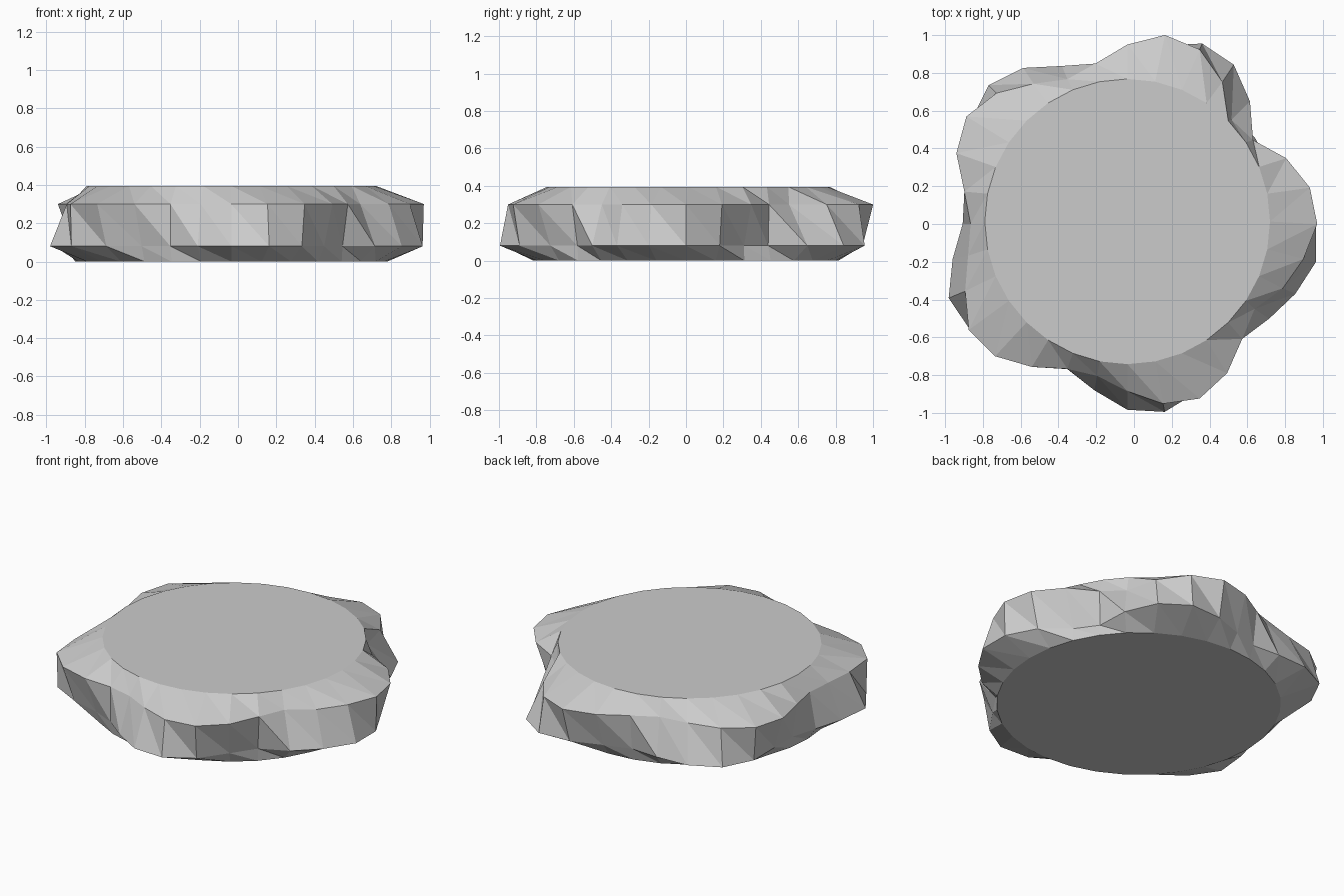
import bpy, bmesh, math

if "Cube" in bpy.data.objects:
    bpy.data.objects.remove(bpy.data.objects["Cube"])

N = 32
CX = -0.035

# five-lobed waist radii, one per 11.25 degrees
waist = [1.005, .985, .91, .80, .78, .905, 1.0, 1.02, .95, .866, .83, .893,
         .98, 1.025, .98, .88, .83, .86, .93, 1.01, .99, .91, .83, .82,
         .885, .97, 1.0, .95, .86, .81, .89, .95]
# lower waist is the same outline twisted one step and slightly larger
lower = [1.014 * waist[(k + 1) % N] for k in range(N)]

# rings: height, radii, y offset
rings = [(0.0, [0.815] * N, 0.0), (0.08, lower, 0.0),
         (0.30, waist, 0.0), (0.395, [0.755] * N, 0.013)]

mat = bpy.data.materials.new("stone grey")
mat.diffuse_color = (0.6, 0.6, 0.6, 1)
mat.use_nodes = True
mat.node_tree.nodes["Principled BSDF"].inputs["Base Color"].default_value = mat.diffuse_color

bm = bmesh.new()
loops = []
for z, radii, cy in rings:
    loops.append([bm.verts.new((CX + r * math.cos(2 * math.pi * k / N),
                                cy + r * math.sin(2 * math.pi * k / N), z))
                  for k, r in enumerate(radii)])

# side bands, split along one diagonal
for lo, up in zip(loops, loops[1:]):
    for k in range(N):
        j = (k + 1) % N
        bm.faces.new((lo[k], lo[j], up[k]))
        bm.faces.new((up[k], lo[j], up[j]))

# flat caps
bm.faces.new(loops[0][::-1])
bm.faces.new(loops[-1])

me = bpy.data.meshes.new("stone_slab")
bm.to_mesh(me)
bm.free()
me.materials.append(mat)
bpy.context.collection.objects.link(bpy.data.objects.new("stone_slab", me))
